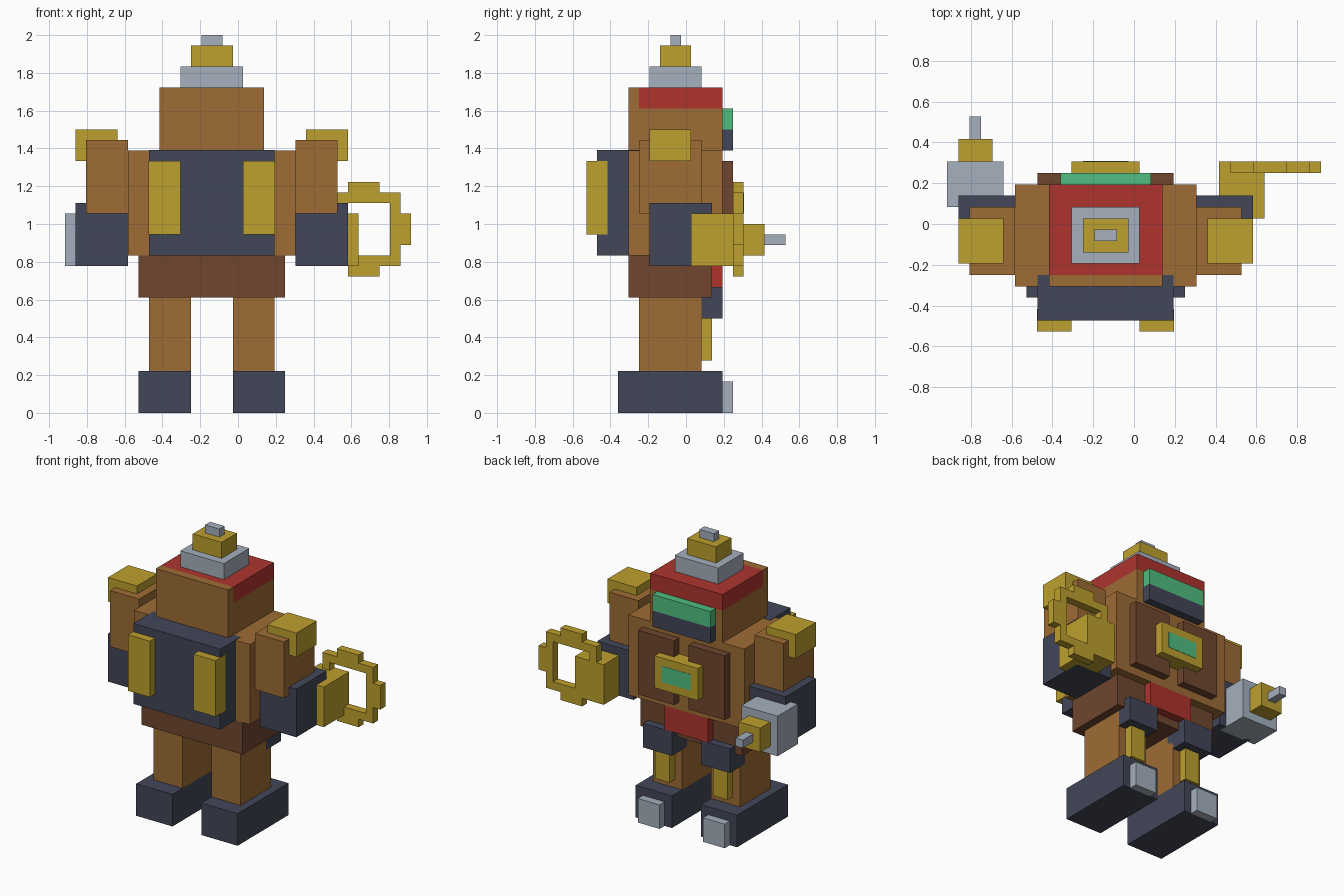
import bpy
import bmesh

if "Cube" in bpy.data.objects:
    bpy.data.objects.remove(bpy.data.objects["Cube"], do_unlink=True)

U = 2 / 36      # one block of the building grid
CX = -2.5       # body centre line, in blocks
CY = 0.5
E = 0.04        # tiny overlap that keeps flush faces apart


def material(name, r, g, b):
    def lin(c):
        c /= 255
        return c / 12.92 if c <= 0.04045 else ((c + 0.055) / 1.055) ** 2.4
    col = (lin(r), lin(g), lin(b), 1)
    m = bpy.data.materials.new(name)
    m.use_nodes = True
    m.diffuse_color = col
    bsdf = next(n for n in m.node_tree.nodes if n.type == 'BSDF_PRINCIPLED')
    bsdf.inputs["Base Color"].default_value = col
    bsdf.inputs["Roughness"].default_value = 0.8
    return m


BROWN = material("brown", 158, 108, 53)
DARK = material("dark_brown", 112, 70, 47)
SLATE = material("slate", 66, 71, 88)
GOLD = material("gold", 190, 160, 46)
GREY = material("light_grey", 165, 176, 189)
RED = material("red", 174, 52, 46)
GREEN = material("green", 80, 190, 128)


def blocks(name, mat, *boxes):
    """One object made of boxes, each given as x, y and z ranges in blocks."""
    bm = bmesh.new()
    for xs, ys, zs in boxes:
        verts = bmesh.ops.create_cube(bm, size=1)["verts"]
        for v in verts:
            v.co = [(sum(r) / 2 + c * (r[1] - r[0]) + o) * U
                    for c, r, o in zip(v.co, (xs, ys, zs), (CX, CY, 0))]
    mesh = bpy.data.meshes.new(name)
    bm.to_mesh(mesh)
    bm.free()
    mesh.materials.append(mat)
    ob = bpy.data.objects.new(name, mesh)
    bpy.context.collection.objects.link(ob)
    return ob


def pair(name, mat, xs, ys, zs):
    """The same block on both sides of the body."""
    blocks("left_" + name, mat, (xs, ys, zs))
    blocks("right_" + name, mat, ((-xs[1], -xs[0]), ys, zs))


# Feet and legs
pair("foot", SLATE, (2, 7), (-7, 3), (0, 4))
pair("toe_cap", GREY, (3, 6), (3, 4), (0, 3))
pair("leg", BROWN, (2, 6), (-5, 1), (4, 11))
pair("shin_guard", GOLD, (3, 5), (1, 2), (5, 9))
pair("knee_pad", SLATE, (2, 6), (0, 3), (9, 12))

# Hips and torso
blocks("hips", DARK, ((-7, 7), (-6, 2), (11, 15)))
blocks("waist_cloth", RED, ((-3, 3), (2, 3), (12, 15)))
blocks("torso", BROWN, ((-8, 8), (-6, 3), (15, 25)))
pair("chest_plate", DARK, (1, 6), (3, 4), (16, 24))
blocks("emblem", GOLD, ((-3, 3), (3, 5), (18, 22)))
blocks("emblem_gem", GREEN, ((-2, 2), (5 - E, 5 + E), (19, 21)))

# Backpack
blocks("backpack", SLATE, ((-6, 6), (-9, -5), (15, 25 + E)))
pair("backpack_tank", GOLD, (3, 6 + E), (-10, -8), (17, 24))

# Head
blocks("head", BROWN, ((-5, 5), (-6, 3), (25, 29)),
       ((-5, 5), (-6, -5), (29, 31)))
blocks("head_band", RED, ((-5, 5), (-5, 3), (29, 31)))
blocks("visor", GREEN, ((-4, 4), (3, 4), (27, 29)))
blocks("mouth_guard", SLATE, ((-4, 4), (3, 4), (25, 27)))

# Stepped topknot
blocks("hat_base", GREY, ((-3, 3), (-4, 1), (31, 33)))
blocks("hat_middle", GOLD, ((-2, 2), (-3, 0), (33, 35)))
blocks("hat_tip", GREY, ((-1, 1), (-2, -1), (35, 36)))

# Arms
pair("upper_arm", BROWN, (8, 12), (-5, 1), (19, 26))
pair("shoulder_pad", GOLD, (9, 13), (-4, 0), (24, 27))
pair("forearm", SLATE, (8, 13), (-4, 2), (14, 20))

# Left hand with stepped ring, mirrored about the ring's middle
blocks("left_hand", GOLD, ((10, 14), (0, 5), (14, 19)))
rx, rz, depth = 14.5, 17.5, (4, 5)
ring = []
for s in (-1, 1):
    def span(c, a, b):
        return tuple(sorted((c + s * a, c + s * b)))
    ring += [((rx - 3.5, rx + 3.5), depth, span(rz, 2.5, 3.5)),
             ((rx - 1.5, rx + 1.5), depth, span(rz, 3.5, 4.5)),
             (span(rx, 2.5, 3.5), depth, (rz - 2.5, rz + 2.5)),
             (span(rx, 3.5, 4.5), depth, (rz - 1.5, rz + 1.5))]
blocks("ring", GOLD, *ring)

# Right hand drill
blocks("drill_base", GREY, ((-14, -9), (1, 5), (14, 19)))
blocks("drill_middle", GOLD, ((-13, -10), (5, 7), (15, 18)))
blocks("drill_tip", GREY, ((-12, -11), (7, 9), (16, 17)))
